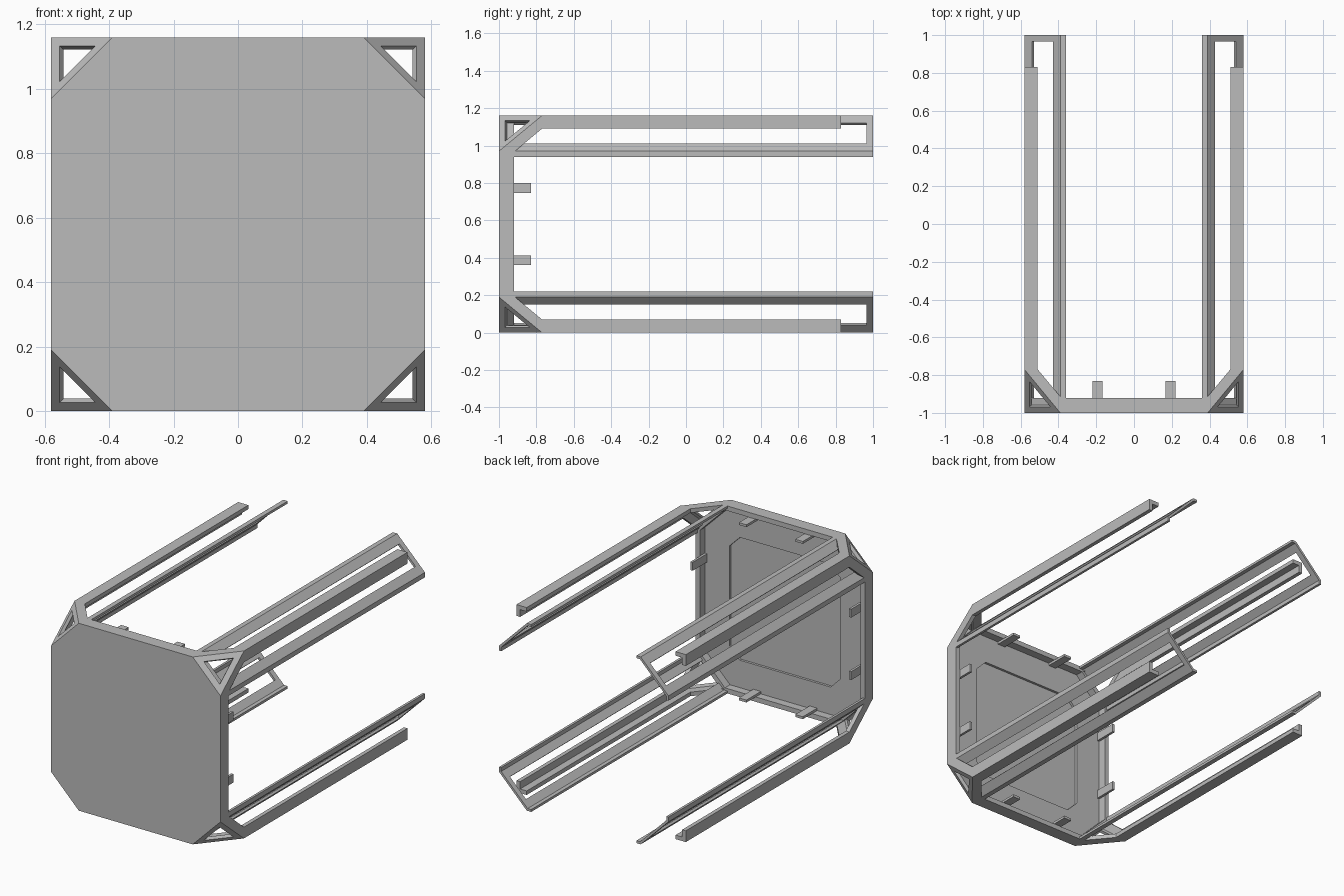
import bpy, bmesh

cube = bpy.data.objects.get("Cube")
if cube:
    bpy.data.objects.remove(cube, do_unlink=True)

grey = bpy.data.materials.new("plain_grey")
grey.use_nodes = True
colour = (0.5, 0.5, 0.5, 1)
grey.diffuse_color = colour
grey.node_tree.nodes["Principled BSDF"].inputs["Base Color"].default_value = colour

H = 0.58         # half width, also the centre height
CUT = 0.19       # corner cut
T = 0.025        # bracket thickness
RIM = -0.92      # back of the front rim
KNEE = -0.77     # where the corner brackets become straight


def loft(name, loops, closed=False):
    """Join equal-length point loops; cap the ends, or close into a ring."""
    bm = bmesh.new()
    rows = [[bm.verts.new(p) for p in loop] for loop in loops]
    n = len(rows[0])
    pairs = list(zip(rows, rows[1:])) + ([(rows[-1], rows[0])] if closed else [])
    for a, b in pairs:
        for i in range(n):
            j = (i + 1) % n
            bm.faces.new((a[i], a[j], b[j], b[i]))
    if not closed:
        bm.faces.new(rows[0])
        bm.faces.new(rows[-1])
    bmesh.ops.recalc_face_normals(bm, faces=bm.faces)
    mesh = bpy.data.meshes.new(name)
    bm.to_mesh(mesh)
    bm.free()
    mesh.materials.append(grey)
    obj = bpy.data.objects.new(name, mesh)
    bpy.context.collection.objects.link(obj)
    return obj


def octagon(half, cut, y):
    k = half - cut
    pts = [(half, k), (k, half), (-k, half), (-half, k),
           (-half, -k), (-k, -half), (k, -half), (half, -k)]
    return [(x, y, H + z) for x, z in pts]


# Front plate with rim and shallow recessed panel
loft("front_plate", [
    octagon(H, CUT, -1), octagon(H, CUT, RIM),
    octagon(0.55, 0.172, RIM), octagon(0.55, 0.172, -0.97),
    octagon(0.38, 0.07, -0.97), octagon(0.38, 0.07, -0.985)])


def corner_parts(side, sx, sz):
    # u and v measure inward from the outer edge, across and up or down
    def place(u, v, y):
        return (sx * (H - u), y, H + sz * (H - v))

    def bar(name, profile, y0, y1):
        loft(name, [[place(u, v, y) for u, v in profile] for y in (y0, y1)])

    # Angle beam along the outer edge
    bar("edge_beam_" + side,
        [(0, 0), (0.07, 0), (0.07, T), (T, T), (T, 0.07), (0, 0.07)], KNEE, 0.83)

    # Bent rails either side of the beam, and the bar joining their ends
    rail = [(0.15, 0.04), (CUT, 0), (0.22, 0), (0.22, 0.015), (0.196, 0.015), (0.16, 0.05)]
    bar("upright_rail_" + side, rail, -0.93, 1)
    bar("flat_rail_" + side, [(v, u) for u, v in rail], -0.93, 1)
    bar("rail_end_bar_" + side,
        [(0.15, 0.04), (0.04, 0.15), (0.05, 0.16), (0.16, 0.05)], 0.965, 1)

    # Slanted bracket arms from the rim to the beam
    arm = [(CUT, -1), (0, KNEE), (0.07, KNEE), (CUT + 0.005, RIM)]
    loft("flat_arm_" + side, [[place(u, d, y) for u, y in arm] for d in (0, T)])
    loft("upright_arm_" + side, [[place(d, u, y) for u, y in arm] for d in (0, T)])

    # Triangular corner frame with open middle
    tri = [(CUT, 0, -1), (0, CUT, -1), (0, 0, KNEE)]
    mid = [sum(c) / 3 for c in zip(*tri)]
    hole = [[m + 0.58 * (a - m) for a, m in zip(p, mid)] for p in tri]
    depth = (0.012, 0.012, 0.01)
    back = [[[a + d for a, d in zip(p, depth)] for p in loop] for loop in (hole, tri)]
    loft("corner_frame_" + side,
         [[place(*p) for p in loop] for loop in (tri, hole, *back)], closed=True)


for xname, sx in (("left", 1), ("right", -1)):
    for zname, sz in (("top", 1), ("bottom", -1)):
        corner_parts(zname + "_" + xname, sx, sz)

# Clip tabs inside each side of the rim, two per side
for s in (-1, 1):
    for t in (-0.193, 0.193):
        for kind in ("flat", "upright"):
            loops = []
            for y in (-0.97, -0.83):
                quad = [(t + a, s * b) for a, b in
                        ((-0.026, 0.55), (0.026, 0.55), (0.026, 0.535), (-0.026, 0.535))]
                loops.append([(a, y, H + b) if kind == "flat" else (b, y, H + a)
                              for a, b in quad])
            loft(kind + "_clip_tab", loops)
